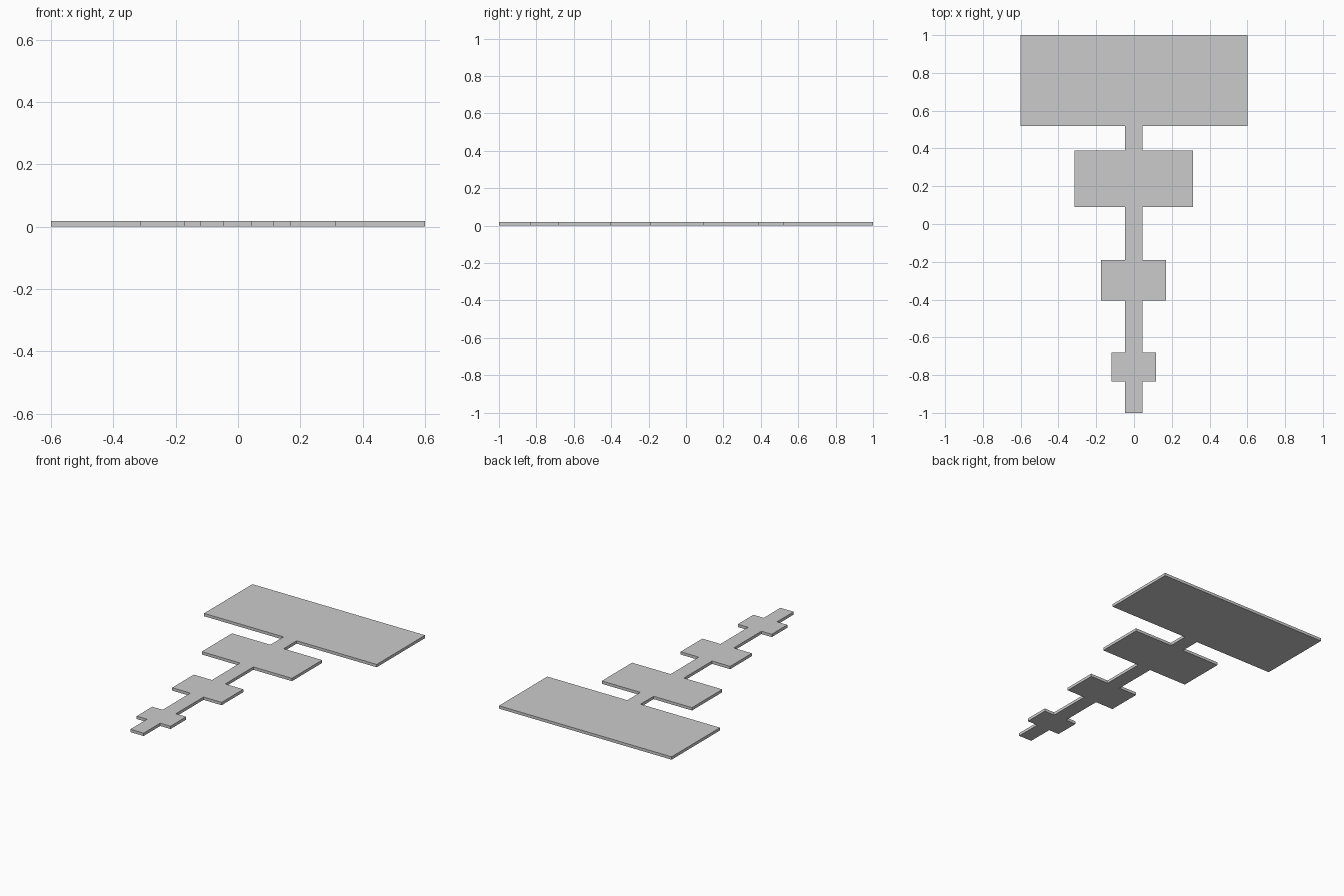
import bpy, bmesh

if "Cube" in bpy.data.objects:
    bpy.data.objects.remove(bpy.data.objects["Cube"])

THICKNESS = 0.018
STEM = (-0.048, 0.044)

# Stepped panels: x left, x right, y top, y bottom
panels = [
    (-0.60, 0.60, 1.00, 0.52),
    (-0.315, 0.312, 0.39, 0.09),
    (-0.174, 0.17, -0.19, -0.405),
    (-0.12, 0.116, -0.68, -0.835),
]

# Walk down the left side, then back up the right side
left, right = [], []
for i, (xl, xr, yt, yb) in enumerate(panels):
    if i > 0:
        left.append((STEM[0], yt))
        right.append((STEM[1], yt))
    left += [(xl, yt), (xl, yb), (STEM[0], yb)]
    right += [(xr, yt), (xr, yb), (STEM[1], yb)]
left.append((STEM[0], -1.0))
right.append((STEM[1], -1.0))
outline = left + right[::-1]

# Flat plate extruded from the outline
bm = bmesh.new()
face = bm.faces.new([bm.verts.new((x, y, 0)) for x, y in outline])
ext = bmesh.ops.extrude_face_region(bm, geom=[face], use_keep_orig=True)
top = [v for v in ext["geom"] if isinstance(v, bmesh.types.BMVert)]
bmesh.ops.translate(bm, verts=top, vec=(0, 0, THICKNESS))
bmesh.ops.recalc_face_normals(bm, faces=bm.faces)

mesh = bpy.data.meshes.new("stepped_plate")
bm.to_mesh(mesh)
bm.free()
plate = bpy.data.objects.new("stepped_plate", mesh)
bpy.context.collection.objects.link(plate)
